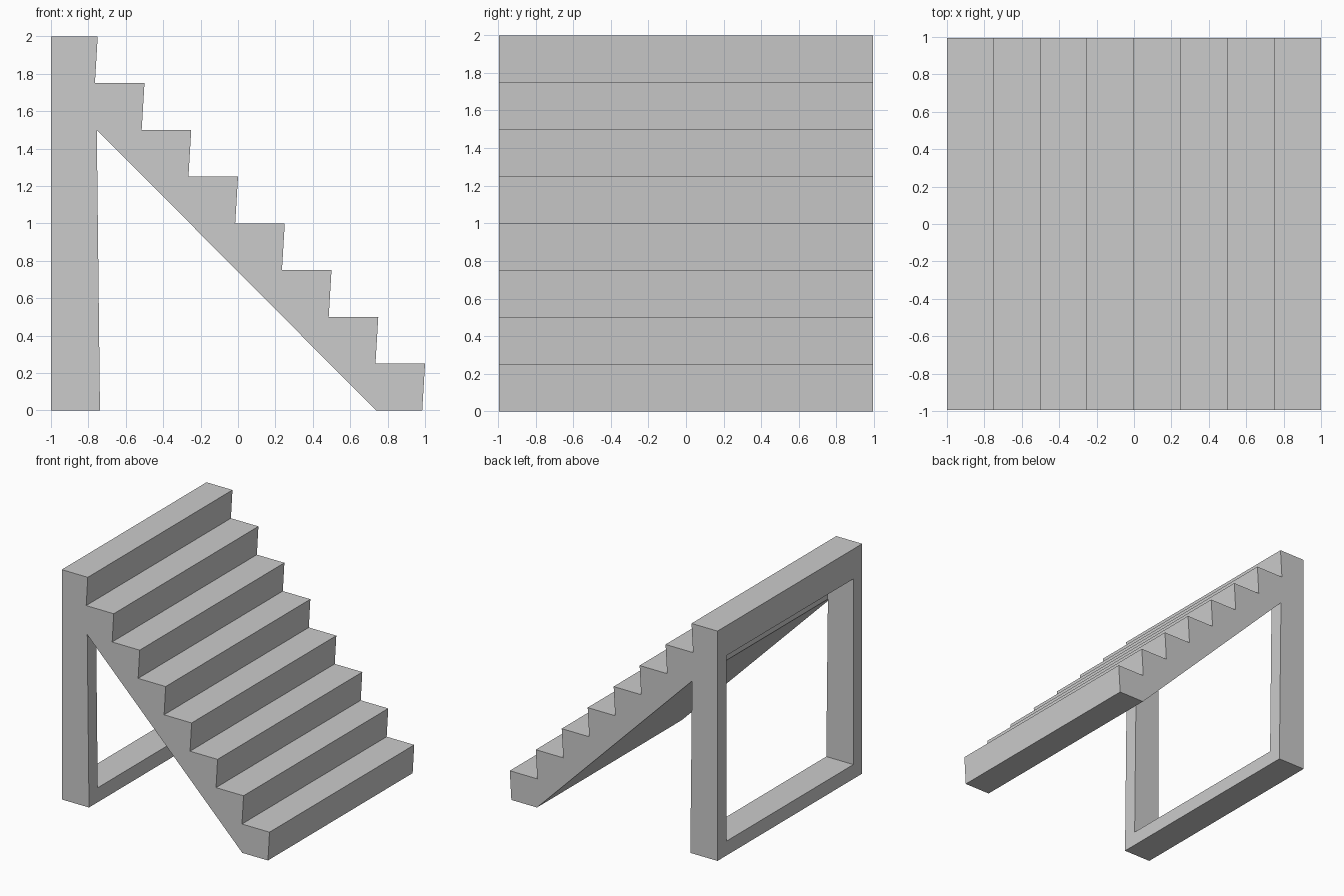
import bpy
import bmesh

cube = bpy.data.objects.get("Cube")
if cube:
    bpy.data.objects.remove(cube, do_unlink=True)

# Plain grey finish
GREY = (0.6, 0.6, 0.6, 1)
grey = bpy.data.materials.new("plain_grey")
grey.use_nodes = True
grey.diffuse_color = GREY
grey.node_tree.nodes["Principled BSDF"].inputs["Base Color"].default_value = GREY


def prism(name, profile, half_width):
    """Extrude an x-z side profile across y."""
    bm = bmesh.new()
    face = bm.faces.new([bm.verts.new((x, -half_width, z)) for x, z in profile])
    side = bmesh.ops.extrude_face_region(bm, geom=[face])["geom"]
    verts = [v for v in side if isinstance(v, bmesh.types.BMVert)]
    bmesh.ops.translate(bm, verts=verts, vec=(0, 2 * half_width, 0))
    bmesh.ops.recalc_face_normals(bm, faces=bm.faces)
    mesh = bpy.data.meshes.new(name)
    bm.to_mesh(mesh)
    bm.free()
    mesh.materials.append(grey)
    obj = bpy.data.objects.new(name, mesh)
    bpy.context.collection.objects.link(obj)
    return obj


STEPS = 8
RISE = 2 / STEPS
LEAN = 0.015  # risers tilt slightly under each tread

# Side outline: rear post, sloping underside, then the steps from bottom to top
outline = [(-1, 0), (-0.738, 0), (-0.755, 1.5), (0.738, 0)]
for i in range(STEPS):
    front = 1 - i * RISE
    outline += [(front - LEAN, i * RISE), (front, (i + 1) * RISE)]
outline.append((-1, 2))
staircase = prism("staircase", outline, 0.995)

# Rectangular opening that leaves two posts, a sill and a top beam at the rear
opening = prism("opening_cutter", [(-1.1, 0.125), (-0.72, 0.125), (-0.752, 1.48),
                                   (-0.758, 1.74), (-1.1, 1.74)], 0.873)
opening.hide_render = True
cut = staircase.modifiers.new("rear_opening", 'BOOLEAN')
cut.operation = 'DIFFERENCE'
cut.solver = 'EXACT'
cut.object = opening

# Apply the cut and drop the cutter
bpy.context.view_layer.objects.active = staircase
staircase.select_set(True)
bpy.ops.object.modifier_apply(modifier=cut.name)
bpy.data.objects.remove(opening, do_unlink=True)
